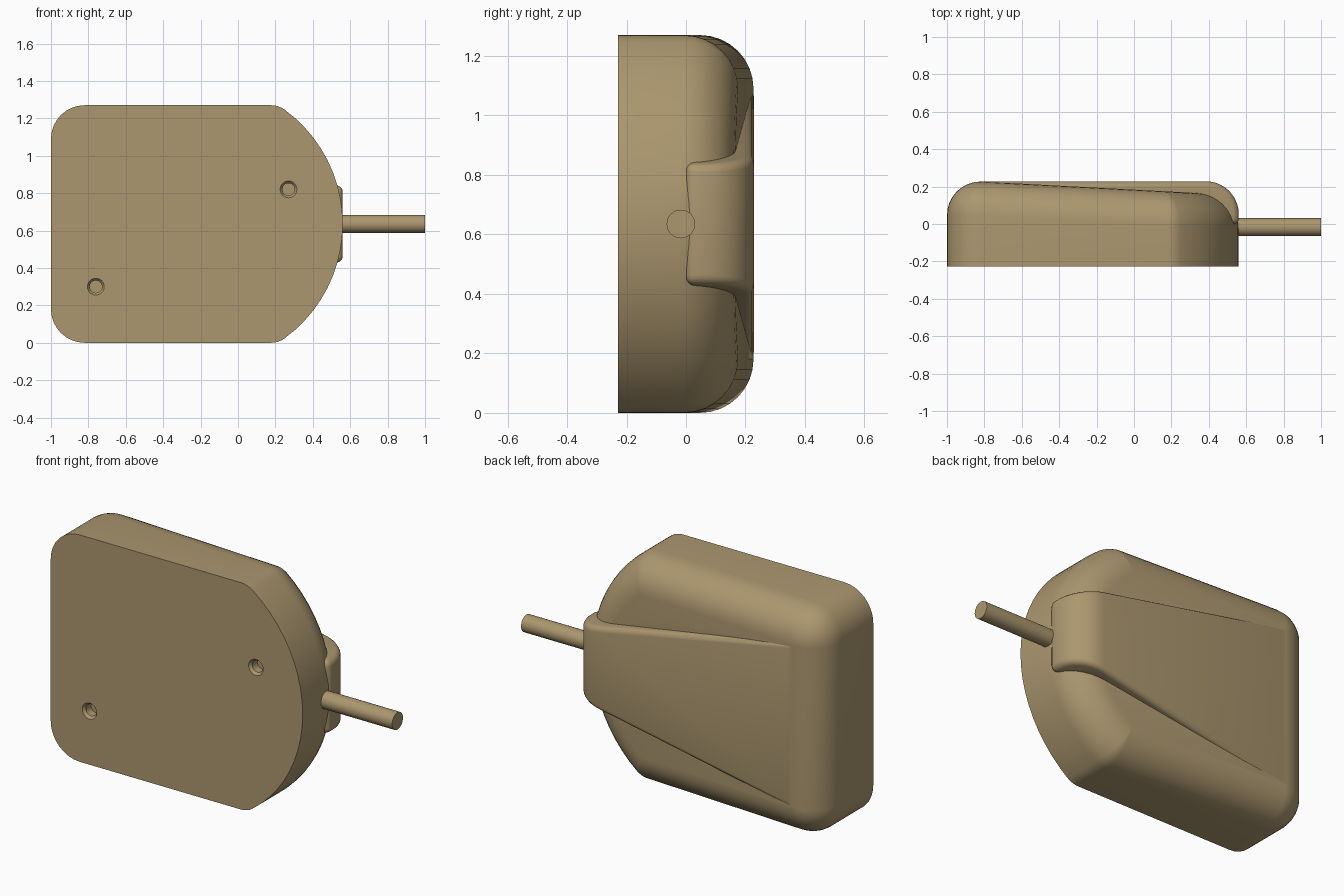
import bpy, bmesh
from math import sin, cos, pi, asin, sqrt, radians
from mathutils import Matrix

if "Cube" in bpy.data.objects:
    bpy.data.objects.remove(bpy.data.objects["Cube"])

ZC, FRONT, R = 0.635, -0.228, 0.18      # mid height, front plane, fillet radius


def make_object(name, bm):
    bmesh.ops.recalc_face_normals(bm, faces=bm.faces[:])
    me = bpy.data.meshes.new(name)
    bm.to_mesh(me)
    bm.free()
    ob = bpy.data.objects.new(name, me)
    bpy.context.collection.objects.link(ob)
    return ob


def activate(ob):
    bpy.ops.object.select_all(action='DESELECT')
    ob.select_set(True)
    bpy.context.view_layer.objects.active = ob


def arc(cx, cz, r, a0, a1, n):
    return [(cx + r * cos(a0 + (a1 - a0) * i / n), cz + r * sin(a0 + (a1 - a0) * i / n))
            for i in range(n + 1)]


def outline(d):
    """Body outline inset by d: rounded left corners, bowed right end."""
    h, big, cx = ZC - d, 0.757 - d, -0.197
    r = max(0.12 - d, 0.003)
    fz = h - r
    fx = cx + sqrt((big - r) ** 2 - fz ** 2)
    a = asin(fz / (big - r))
    rl = max(R - d, 0.003)
    lx = -1 + d + rl
    pts = arc(cx, 0, big, -a, a, 20)
    pts += arc(fx, fz, r, a, pi / 2, 4)[1:]
    pts += arc(lx, h - rl, rl, pi / 2, pi, 8)
    pts += arc(lx, rl - h, rl, pi, 1.5 * pi, 8)
    pts += arc(fx, -fz, r, 1.5 * pi, 2 * pi - a, 4)[:-1]
    return pts


def back_y(x):
    return 0.227 - 0.053 * max(0, x + 0.82)


def boolean(target, tool, op):
    m = target.modifiers.new(op, 'BOOLEAN')
    m.object, m.operation, m.solver = tool, op, 'EXACT'
    activate(target)
    bpy.ops.object.modifier_apply(modifier=m.name)
    bpy.data.objects.remove(tool)


# Body: stacked outlines rolling over into a sloped back
bm = bmesh.new()
rings = [[bm.verts.new((x, FRONT, ZC + z)) for x, z in outline(0)]]
for k in range(9):
    t = k / 8 * pi / 2
    rings.append([bm.verts.new((x, back_y(x) - R * (1 - sin(t)), ZC + z))
                  for x, z in outline(R * (1 - cos(t)))])
n = len(rings[0])
for a, b in zip(rings, rings[1:]):
    for i in range(n):
        j = (i + 1) % n
        bm.faces.new((a[i], a[j], b[j], b[i]))
bm.faces.new(rings[0])
bm.faces.new(rings[-1])
body = make_object("body_shell", bm)

# Raised tapering rib: side profile with rounded nose, narrowing to the right
profile = [(-0.82, 0.0), (-0.82, 0.228)] + arc(0.385, 0.053, 0.175, pi / 2, 0, 10) + [(0.56, 0.0)]
bm = bmesh.new()
sides = []
for s in (-1, 1):
    row = []
    for x, y in profile:
        w = 0.465 + (0.20 - 0.465) * (x + 0.82) / 1.38
        row.append(bm.verts.new((x, y, ZC + s * w)))
    bm.faces.new(row)
    sides.append(row)
for i in range(len(profile)):
    j = (i + 1) % len(profile)
    bm.faces.new((sides[0][i], sides[0][j], sides[1][j], sides[1][i]))
rib = make_object("raised_rib", bm)
bev = rib.modifiers.new("bevel", 'BEVEL')
bev.width, bev.segments, bev.angle_limit = 0.028, 4, radians(40)
boolean(body, rib, 'UNION')

# Two countersunk screw holes in the front
for x, z in ((0.27, 0.82), (-0.76, 0.30)):
    bm = bmesh.new()
    prof = [(0.045, -0.02), (0.045, 0.0), (0.033, 0.015), (0.033, 0.06)]
    loops = [[bm.verts.new((x + px, FRONT + y, z + pz))
              for px, pz in arc(0, 0, r, 0, 2 * pi, 24)[:-1]] for r, y in prof]
    for a, b in zip(loops, loops[1:]):
        for i in range(24):
            j = (i + 1) % 24
            bm.faces.new((a[i], a[j], b[j], b[i]))
    bm.faces.new(loops[0])
    bm.faces.new(loops[-1])
    boolean(body, make_object("hole_cutter", bm), 'DIFFERENCE')

# Cable leaving the bowed end
bm = bmesh.new()
bmesh.ops.create_cone(bm, cap_ends=True, segments=32, radius1=0.048, radius2=0.048, depth=0.46,
                      matrix=Matrix.Translation((0.77, -0.017, ZC)) @ Matrix.Rotation(pi / 2, 4, 'Y'))
cable = make_object("cable", bm)

# Shared tan finish
mat = bpy.data.materials.new("tan")
mat.diffuse_color = (0.41, 0.31, 0.16, 1)
mat.use_nodes = True
mat.node_tree.nodes["Principled BSDF"].inputs["Base Color"].default_value = mat.diffuse_color
for ob in (body, cable):
    ob.data.materials.clear()
    ob.data.materials.append(mat)
    activate(ob)
    bpy.ops.object.shade_smooth_by_angle(angle=radians(30))
